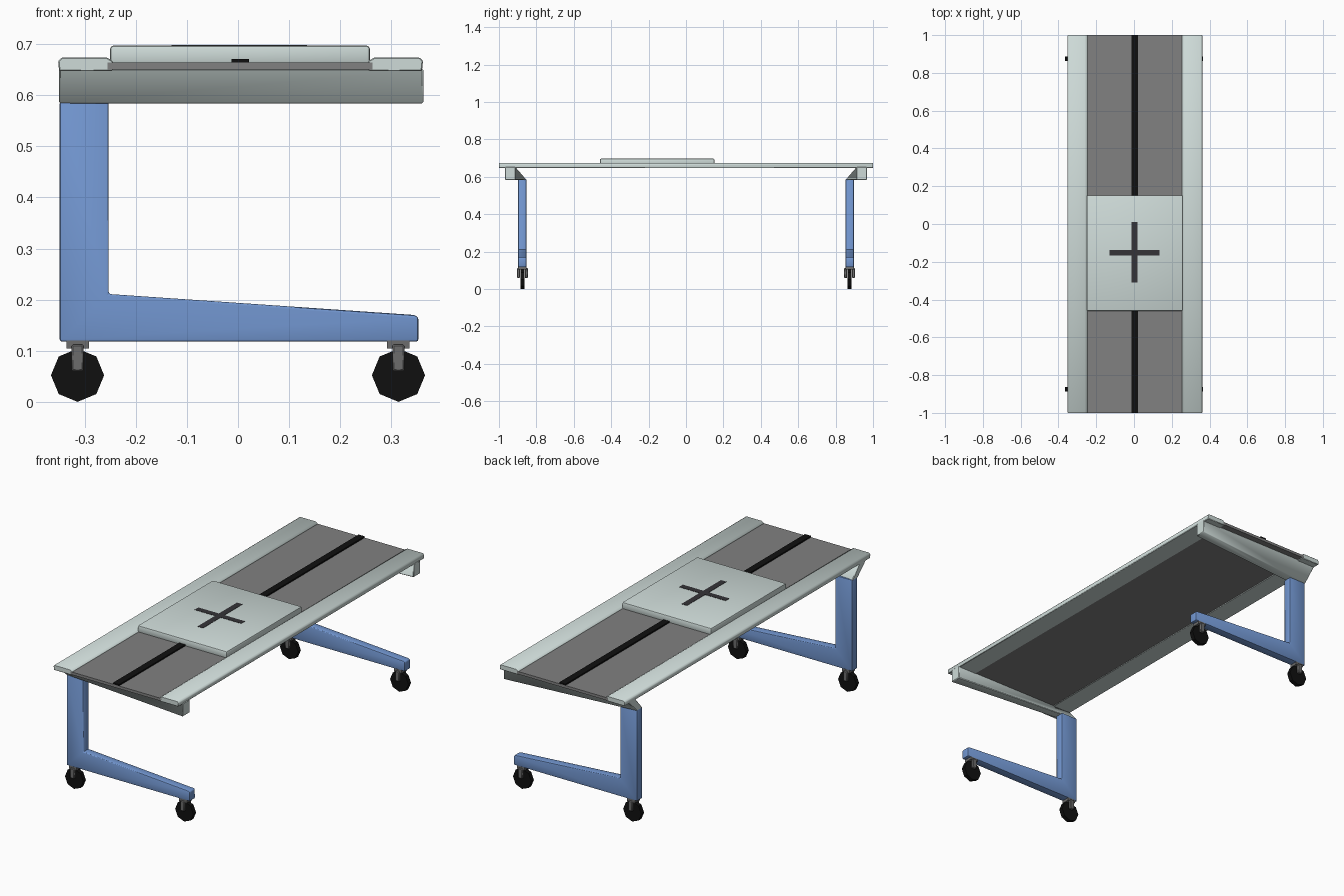
import bpy, bmesh, math
from mathutils import Matrix, Vector

if "Cube" in bpy.data.objects:
    bpy.data.objects.remove(bpy.data.objects["Cube"])


def material(name, r, g, b):
    m = bpy.data.materials.new(name)
    m.diffuse_color = (r, g, b, 1)
    m.use_nodes = True
    m.node_tree.nodes["Principled BSDF"].inputs["Base Color"].default_value = m.diffuse_color
    return m


PALE = material("pale grey green", 0.62, 0.71, 0.69)
BLUE = material("blue", 0.17, 0.31, 0.64)
GREY = material("panel grey", 0.22, 0.22, 0.22)
STEEL = material("caster grey", 0.15, 0.15, 0.15)
DARK = material("dark grey", 0.035, 0.033, 0.038)
BLACK = material("black", 0.005, 0.005, 0.005)


def finish(name, bm, mat, bevel=0.0, segments=2, smooth=True):
    bmesh.ops.recalc_face_normals(bm, faces=bm.faces)
    if bevel:
        edges = [e for e in bm.edges if e.calc_face_angle(0) > math.radians(20)]
        bmesh.ops.bevel(bm, geom=edges, offset=bevel, segments=segments,
                        profile=0.5, affect='EDGES', clamp_overlap=True)
    me = bpy.data.meshes.new(name)
    bm.to_mesh(me)
    bm.free()
    me.materials.append(mat)
    ob = bpy.data.objects.new(name, me)
    bpy.context.collection.objects.link(ob)
    if smooth:
        bpy.ops.object.select_all(action='DESELECT')
        ob.select_set(True)
        bpy.context.view_layer.objects.active = ob
        bpy.ops.object.shade_smooth_by_angle(angle=math.radians(40))
    return ob


def loft(name, ring_a, ring_b, mat, **kw):
    """Solid between two matching outlines."""
    bm = bmesh.new()
    a = [bm.verts.new(p) for p in ring_a]
    b = [bm.verts.new(p) for p in ring_b]
    n = len(a)
    bm.faces.new(a)
    bm.faces.new(b[::-1])
    for i in range(n):
        j = (i + 1) % n
        bm.faces.new((a[i], b[i], b[j], a[j]))
    return finish(name, bm, mat, **kw)


def prism_y(name, profile, y0, y1, mat, **kw):
    """Extrude an x-z profile along y."""
    return loft(name, [(x, y0, z) for x, z in profile],
                [(x, y1, z) for x, z in profile], mat, **kw)


def box(name, x0, x1, y0, y1, z0, z1, mat, **kw):
    return prism_y(name, [(x0, z0), (x1, z0), (x1, z1), (x0, z1)], y0, y1, mat, **kw)


# Table top: sunken panel, two side rails and the centre stripe
box("top_panel", -0.255, 0.263, -1, 1, 0.650, 0.664, GREY, smooth=False)
CX = 0.005
for side, label in ((-1, "left"), (1, "right")):
    rail = [(0.250, 0.647), (0.355, 0.647), (0.357, 0.667), (0.350, 0.674),
            (0.262, 0.674), (0.250, 0.667)]
    prism_y(label + "_rail", [(CX + side * x, z) for x, z in rail], -1, 1, PALE,
            bevel=0.002, segments=1)
box("centre_stripe", -0.013, 0.022, -1, 1, 0.662, 0.671, BLACK, smooth=False)

# Sliding pad with a thin plus mark
box("sliding_pad", -0.25, 0.258, -0.46, 0.152, 0.661, 0.697, PALE, bevel=0.006)
box("plus_long_bar", -0.013, 0.018, -0.31, 0.01, 0.696, 0.6985, DARK, smooth=False)
box("plus_cross_bar", -0.13, 0.135, -0.167, -0.137, 0.696, 0.6984, DARK, smooth=False)

for s, end in ((-1, "front"), (1, "back")):
    # End bracket: upright at the right, leaning in to meet the leg at the left
    left = [(0.970, 0.652), (0.912, 0.652), (0.853, 0.584), (0.898, 0.584)]
    right = [(0.968, 0.652), (0.912, 0.652), (0.912, 0.584), (0.968, 0.584)]
    loft(end + "_bracket", [(-0.350, s * y, z) for y, z in left],
         [(0.363, s * y, z) for y, z in right], PALE, bevel=0.003, segments=1)

    # Leg and tapered foot in one piece
    outline = [(-0.349, 0.118), (0.353, 0.118), (0.353, 0.166), (0.345, 0.170),
               (-0.253, 0.211), (-0.253, 0.588), (-0.349, 0.588)]
    y0, y1 = sorted((s * 0.853, s * 0.898))
    prism_y(end + "_leg", outline, y0, y1, BLUE, bevel=0.006)

    # Casters: eight-sided wheel between two fork plates
    yc = s * 0.875
    for cx, label in ((-0.314, "left"), (0.314, "right")):
        name = end + "_" + label
        bm = bmesh.new()
        bmesh.ops.create_cone(
            bm, cap_ends=True, segments=8, radius1=0.052, radius2=0.052, depth=0.022,
            matrix=Matrix.Translation(Vector((cx, yc, 0.052)))
            @ Matrix.Rotation(math.pi / 2, 4, 'X'))
        finish(name + "_wheel", bm, BLACK, smooth=False)
        box(name + "_fork_top", cx - 0.022, cx + 0.022, yc - 0.022, yc + 0.022,
            0.104, 0.120, STEEL, smooth=False)
        for d, part in ((-1, "outer"), (1, "inner")):
            p0, p1 = sorted((yc + d * 0.013, yc + d * 0.029))
            box(name + "_fork_" + part, cx - 0.012, cx + 0.012, p0, p1,
                0.060, 0.112, STEEL, bevel=0.003, segments=1)
